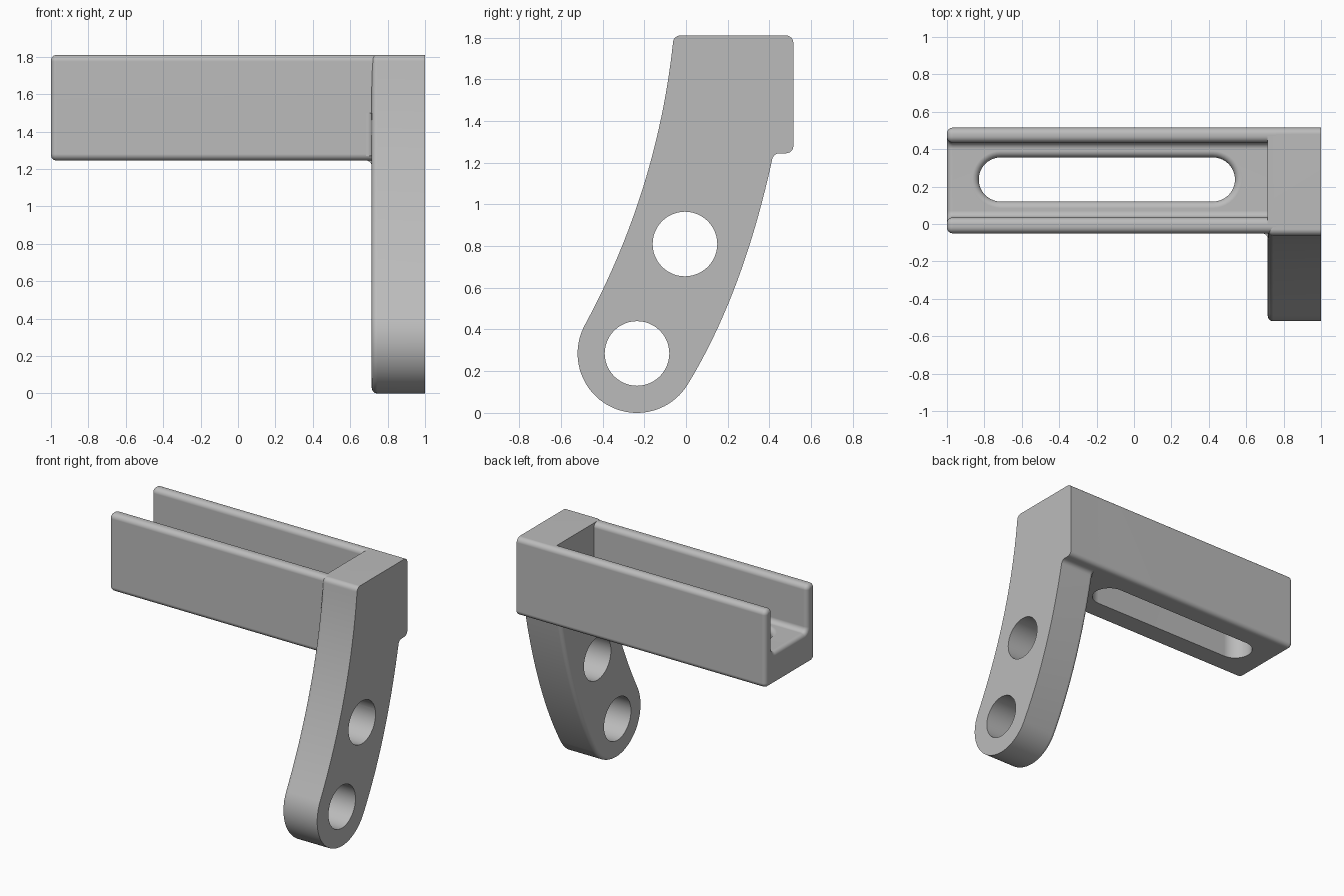
import bpy, bmesh
from math import sin, cos, tan, pi, radians, atan2
from mathutils import Vector

if "Cube" in bpy.data.objects:
    bpy.data.objects.remove(bpy.data.objects["Cube"], do_unlink=True)

grey = bpy.data.materials.new("plain_grey")
grey.use_nodes = True
GREY = (0.5, 0.5, 0.5, 1)
grey.diffuse_color = GREY
grey.node_tree.nodes["Principled BSDF"].inputs["Base Color"].default_value = GREY


def rounded(corners, steps=6):
    """Polygon from (u, v, radius) corners, each radius turned into an arc."""
    out = []
    for i, (u, v, r) in enumerate(corners):
        p = Vector((u, v))
        if r == 0:
            out.append(p)
            continue
        a = (Vector(corners[i - 1][:2]) - p).normalized()
        b = (Vector(corners[(i + 1) % len(corners)][:2]) - p).normalized()
        half = a.angle(b) / 2
        centre = p + (a + b).normalized() * (r / sin(half))
        d = r / tan(half)
        start, end = p + a * d - centre, p + b * d - centre
        total = start.angle(end)
        for k in range(steps + 1):
            t = k / steps
            out.append(centre + (start * sin((1 - t) * total) + end * sin(t * total)) / sin(total))
    return out


def arc(cu, cv, r, a0, a1, steps):
    return [Vector((cu + r * cos(a0 + (a1 - a0) * k / steps),
                    cv + r * sin(a0 + (a1 - a0) * k / steps))) for k in range(steps + 1)]


def bezier(a, b, c, steps=20):
    a, b, c = Vector(a), Vector(b), Vector(c)
    return [a * (1 - t) ** 2 + b * 2 * t * (1 - t) + c * t * t
            for t in (k / steps for k in range(steps + 1))]


def inset(pts, d):
    n = len(pts)
    area = sum(pts[i - 1].x * pts[i].y - pts[i].x * pts[i - 1].y for i in range(n))
    side = 1 if area > 0 else -1
    res = []
    for i, p in enumerate(pts):
        e1 = (p - pts[i - 1]).normalized()
        e2 = (pts[(i + 1) % n] - p).normalized()
        n1, n2 = Vector((-e1.y, e1.x)), Vector((-e2.y, e2.x))
        res.append(p + (n1 + n2) * (side * d / (1 + n1.dot(n2))))
    return res


def loft(name, pts, axis, levels):
    """Stack copies of a profile along an axis; levels are (position, inset)."""
    place = {"x": lambda p, q: (q, p.x, p.y),
             "y": lambda p, q: (p.x, q, p.y),
             "z": lambda p, q: (p.x, p.y, q)}[axis]
    bm = bmesh.new()
    rings = [[bm.verts.new(place(p, pos)) for p in inset(pts, d)] for pos, d in levels]
    n = len(pts)
    for lo, hi in zip(rings, rings[1:]):
        for i in range(n):
            j = (i + 1) % n
            bm.faces.new((lo[i], lo[j], hi[j], hi[i]))
    bm.faces.new(rings[0])
    bm.faces.new(rings[-1])
    bmesh.ops.recalc_face_normals(bm, faces=bm.faces)
    mesh = bpy.data.meshes.new(name)
    bm.to_mesh(mesh)
    bm.free()
    mesh.materials.append(grey)
    obj = bpy.data.objects.new(name, mesh)
    bpy.context.collection.objects.link(obj)
    return obj


def round_start(x0, r, steps=6):
    """Levels that round over the first rim of a loft."""
    angles = [pi / 2 * (1 - k / steps) for k in range(steps + 1)]
    return [(x0 + r * (1 - sin(a)), r * (1 - cos(a))) for a in angles]


def activate(obj):
    bpy.ops.object.select_all(action="DESELECT")
    obj.select_set(True)
    bpy.context.view_layer.objects.active = obj


def cut(obj, cutter):
    cutter.hide_render = True
    mod = obj.modifiers.new("cut", "BOOLEAN")
    mod.operation, mod.object, mod.solver = "DIFFERENCE", cutter, "EXACT"
    activate(obj)
    bpy.ops.object.modifier_apply(modifier=mod.name)
    bpy.data.objects.remove(cutter, do_unlink=True)


R = 0.035
FRONT, BACK, BASE, FLOOR, TOP = -0.05, 0.515, 1.245, 1.475, 1.81
FRONT_IN, BACK_IN = 0.035, 0.435
ARM_X = 0.715

# U-shaped channel
u_profile = rounded([
    (FRONT, BASE, R), (BACK, BASE, R), (BACK, TOP, R), (BACK_IN, TOP, R),
    (BACK_IN, FLOOR, R), (FRONT_IN, FLOOR, R), (FRONT_IN, TOP, R), (FRONT, TOP, R)])
channel = loft("channel", u_profile, "x", round_start(-1, 0.03) + [(0.76, 0)])

# Long slot in the channel floor, with a rounded upper rim
sr, sy = 0.118, 0.238
slot = (arc(0.54 - sr, sy, sr, -pi / 2, pi / 2, 20)
        + arc(-0.83 + sr, sy, sr, pi / 2, 3 * pi / 2, 20))
rim = [(FLOOR - R + R * sin(a), -R * (1 - cos(a)))
       for a in (pi / 2 * k / 6 for k in range(7))]
cut(channel, loft("slot_cutter", slot, "z", [(BASE - 0.1, 0)] + rim + [(FLOOR + 0.1, -R)]))

# Curved arm with a rounded lower end
cy, cz, cr = -0.235, 0.285, 0.285
a_back, a_front = atan2(-0.15, 0.245), radians(151.6 - 360)
foot = arc(cy, cz, cr, a_front, a_back, 40)
back_edge = bezier(foot[-1], (0.27, 0.565), (0.41, 1.2))
front_edge = bezier((-0.063, 1.77), (-0.14, 1.06), foot[0])
plain = lambda pts: [(p.x, p.y, 0) for p in pts]
arm_profile = rounded(
    plain(foot) + plain(back_edge[1:])
    + [(0.42, BASE, R), (BACK, BASE, R), (BACK, TOP, R), (-0.06, TOP, R)]
    + plain(front_edge[:-1]))
arm = loft("arm", arm_profile, "x", round_start(ARM_X, 0.03) + [(1, 0)])

# Two through holes in the arm
for hy, hz in ((cy, cz), (-0.005, 0.81)):
    ring = arc(hy, hz, 0.155, 0, 2 * pi, 48)[:-1]
    cut(arm, loft("hole_cutter", ring, "x", [(0.5, 0), (1.2, 0)]))

# Square wall closing the channel against the arm
wall = rounded([(0, 1.4, 0), (0.475, 1.4, 0), (0.475, TOP, 0), (0, TOP, 0)])
end_wall = loft("channel_end_wall", wall, "x", [(ARM_X, 0), (0.77, 0)])


# Concave fillets where the channel meets the arm
def fillet(name, v, axis, lo, hi):
    f = 0.03
    pts = arc(ARM_X - f, v - f, f, pi / 2, 0, 8)
    pts += [Vector((ARM_X + 0.01, v - f)), Vector((ARM_X + 0.01, v + 0.01)),
            Vector((ARM_X - f, v + 0.01))]
    return loft(name, pts, axis, [(lo, 0), (hi, 0)])


under = fillet("lower_fillet", BASE, "y", -0.02, 0.385)
side = fillet("front_fillet", FRONT, "z", 1.27, 1.5)

# Smooth rounded surfaces, crisp flat ones
for obj in (channel, arm, end_wall, under, side):
    activate(obj)
    bpy.ops.object.shade_smooth_by_angle(angle=radians(30))
    obj.modifiers.new("flat_face_normals", "WEIGHTED_NORMAL").keep_sharp = True
